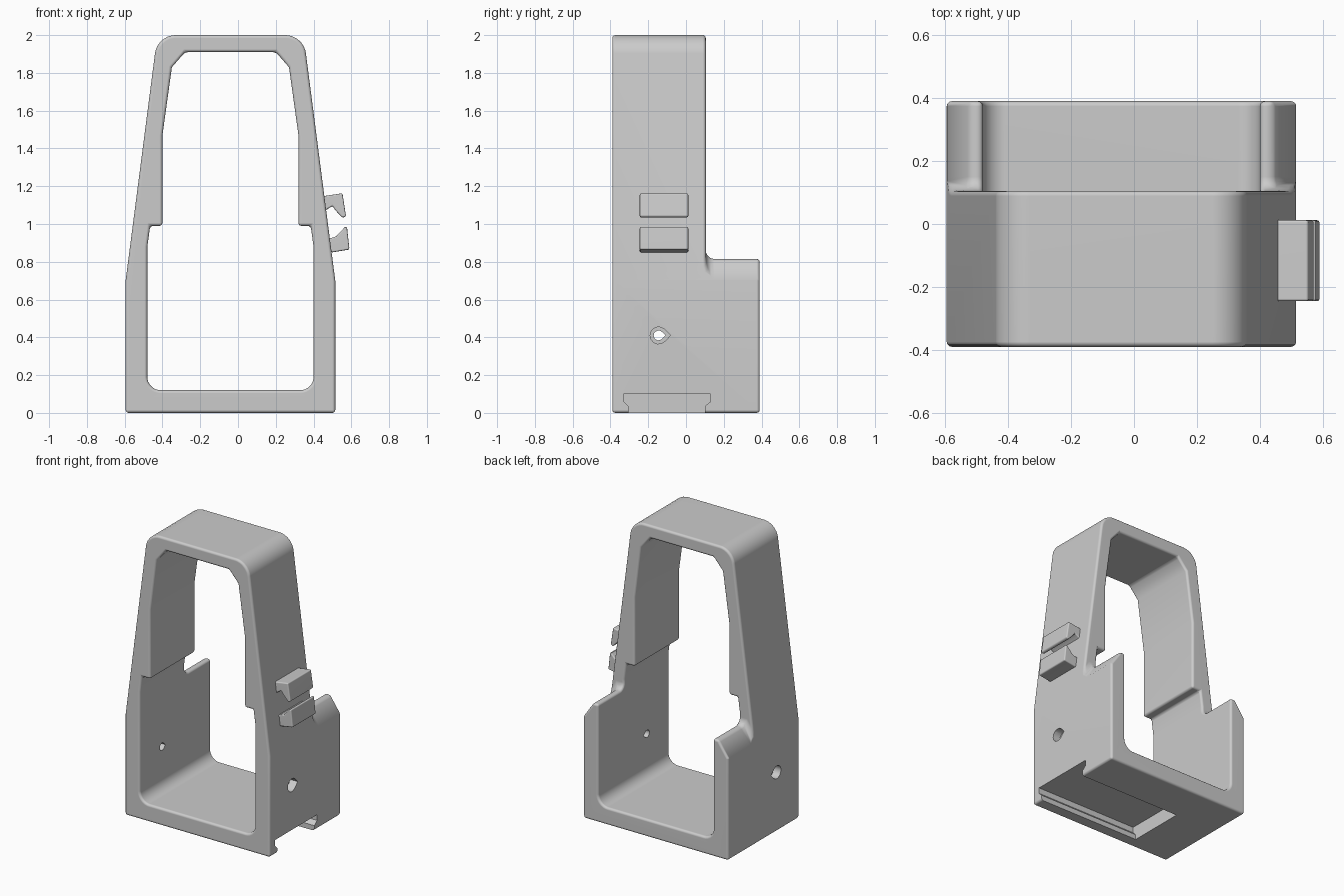
import bpy, bmesh, math
from mathutils import Vector

default = bpy.data.objects.get("Cube")
if default:
    bpy.data.objects.remove(default, do_unlink=True)

CX = -0.04          # symmetry plane of the frame

grey = bpy.data.materials.new("plain grey")
grey.use_nodes = True
colour = (0.6, 0.6, 0.6, 1)
grey.diffuse_color = colour
grey.node_tree.nodes["Principled BSDF"].inputs["Base Color"].default_value = colour


def rounded(points, steps=7):
    """Replace each (u, v, radius) corner by an arc."""
    out = []
    for i, (u, v, r) in enumerate(points):
        p = Vector((u, v))
        if r == 0:
            out.append(p)
            continue
        a = (Vector(points[i - 1][:2]) - p).normalized()
        b = (Vector(points[(i + 1) % len(points)][:2]) - p).normalized()
        half = a.angle(b) / 2
        centre = p + (a + b).normalized() * (r / math.sin(half))
        start = p + a * (r / math.tan(half)) - centre
        end = p + b * (r / math.tan(half)) - centre
        for k in range(steps + 1):
            out.append(centre + start.lerp(end, k / steps).normalized() * r)
    return out


def mirrored(half):
    """Close a right-hand half outline (bottom to top) by mirroring it in x."""
    right = [(CX + x, z, r) for x, z, r in half]
    left = [(CX - x, z, r) for x, z, r in reversed(half)]
    return rounded(right + left)


def prism(name, outline, lo, hi, axis="y"):
    """Extrude an outline along y (outline in x, z) or x (outline in y, z)."""
    bm = bmesh.new()

    def place(p, t):
        return (p[0], t, p[1]) if axis == "y" else (t, p[0], p[1])
    a = [bm.verts.new(place(p, lo)) for p in outline]
    b = [bm.verts.new(place(p, hi)) for p in outline]
    bm.faces.new(a)
    bm.faces.new(b[::-1])
    for i in range(len(a)):
        j = (i + 1) % len(a)
        bm.faces.new((a[j], a[i], b[i], b[j]))
    bmesh.ops.recalc_face_normals(bm, faces=bm.faces)
    mesh = bpy.data.meshes.new(name)
    bm.to_mesh(mesh)
    bm.free()
    mesh.materials.append(grey)
    ob = bpy.data.objects.new(name, mesh)
    bpy.context.collection.objects.link(ob)
    return ob


def apply(ob, mod):
    bpy.context.view_layer.objects.active = ob
    bpy.ops.object.modifier_apply(modifier=mod.name)


def cut(ob, cutter):
    mod = ob.modifiers.new("cut", "BOOLEAN")
    mod.operation, mod.solver, mod.object = "DIFFERENCE", "EXACT", cutter
    apply(ob, mod)
    bpy.data.objects.remove(cutter, do_unlink=True)


def soften(ob, width, angle):
    mod = ob.modifiers.new("soften", "BEVEL")
    mod.width, mod.segments = width, 3
    mod.limit_method, mod.angle_limit = "ANGLE", math.radians(angle)
    mod.use_clamp_overlap = False
    apply(ob, mod)


def smooth(ob):
    """Smooth the rounded edges while the broad faces stay flat."""
    bpy.ops.object.select_all(action="DESELECT")
    ob.select_set(True)
    bpy.context.view_layer.objects.active = ob
    bpy.ops.object.shade_smooth_by_angle(angle=math.radians(32))
    mod = ob.modifiers.new("flat_faces", "WEIGHTED_NORMAL")
    mod.keep_sharp = True
    apply(ob, mod)


# Tapered outer body
frame = prism("holder_frame", mirrored([
    (0.555, 0, 0), (0.555, 0.70, 0), (0.387, 2, 0.11)]), -0.39, 0.39)

# Step behind the tower, with roof-shaped side walls and a filleted root
step = prism("step_cutter", mirrored([
    (0.48, 0.815, 0), (0.88, 0.24, 0), (0.88, 2.4, 0)]), 0.105, 0.8)
bm = bmesh.new()
bm.from_mesh(step.data)
root = [e for e in bm.edges if all(v.co.y < 0.2 and v.co.z < 0.9 for v in e.verts)]
bmesh.ops.bevel(bm, geom=root, offset=0.045, segments=5, profile=0.5, affect="EDGES")
bm.to_mesh(step.data)
bm.free()
cut(frame, step)

# Opening with stepped sides and chamfered top
cut(frame, prism("opening_cutter", mirrored([
    (0.44, 0.12, 0.07), (0.44, 0.88, 0), (0.425, 0.99, 0), (0.36, 0.99, 0),
    (0.36, 1.47, 0), (0.31, 1.83, 0), (0.24, 1.91, 0)]), -0.8, 0.8))
soften(frame, 0.016, 40)

# Dovetail slot under the base, open on one side
cut(frame, prism("slot_cutter", [
    (-0.305, -0.1), (-0.305, 0.035), (-0.33, 0.06), (-0.33, 0.10),
    (0.13, 0.10), (0.13, 0.06), (0.10, 0.035), (0.10, -0.1)], -0.27, 0.8, "x"))


# Teardrop pin holes with a wider recess on the outside of each wall
def teardrop(r):
    ring = [(-0.145 + r * math.cos(t), 0.41 + r * math.sin(t))
            for t in (math.radians(45 + 27 * k) for k in range(11))]
    return ring + [(-0.145 + r * 1.4, 0.41)]


cut(frame, prism("pin_hole_cutter", teardrop(0.026), -0.9, 0.9, "x"))
for side in (-1, 1):
    ends = sorted((CX + side * 0.50, CX + side * 0.70))
    cut(frame, prism("recess_cutter", teardrop(0.045), *ends, "x"))
smooth(frame)

# Pair of hooked cable clips on the sloped side
clips = {
    "upper_clip": [(0.43, 1.145), (0.47, 1.15), (0.553, 1.163), (0.572, 1.04),
                   (0.553, 1.033), (0.518, 1.07), (0.50, 1.095), (0.475, 1.08),
                   (0.44, 1.05)],
    "lower_clip": [(0.44, 0.95), (0.49, 0.925), (0.52, 0.935), (0.565, 0.983),
                   (0.577, 0.985), (0.59, 0.865), (0.50, 0.85), (0.46, 0.86)]}
for name, outline in clips.items():
    clip = prism(name, outline, -0.245, 0.012)
    soften(clip, 0.008, 50)
    smooth(clip)
